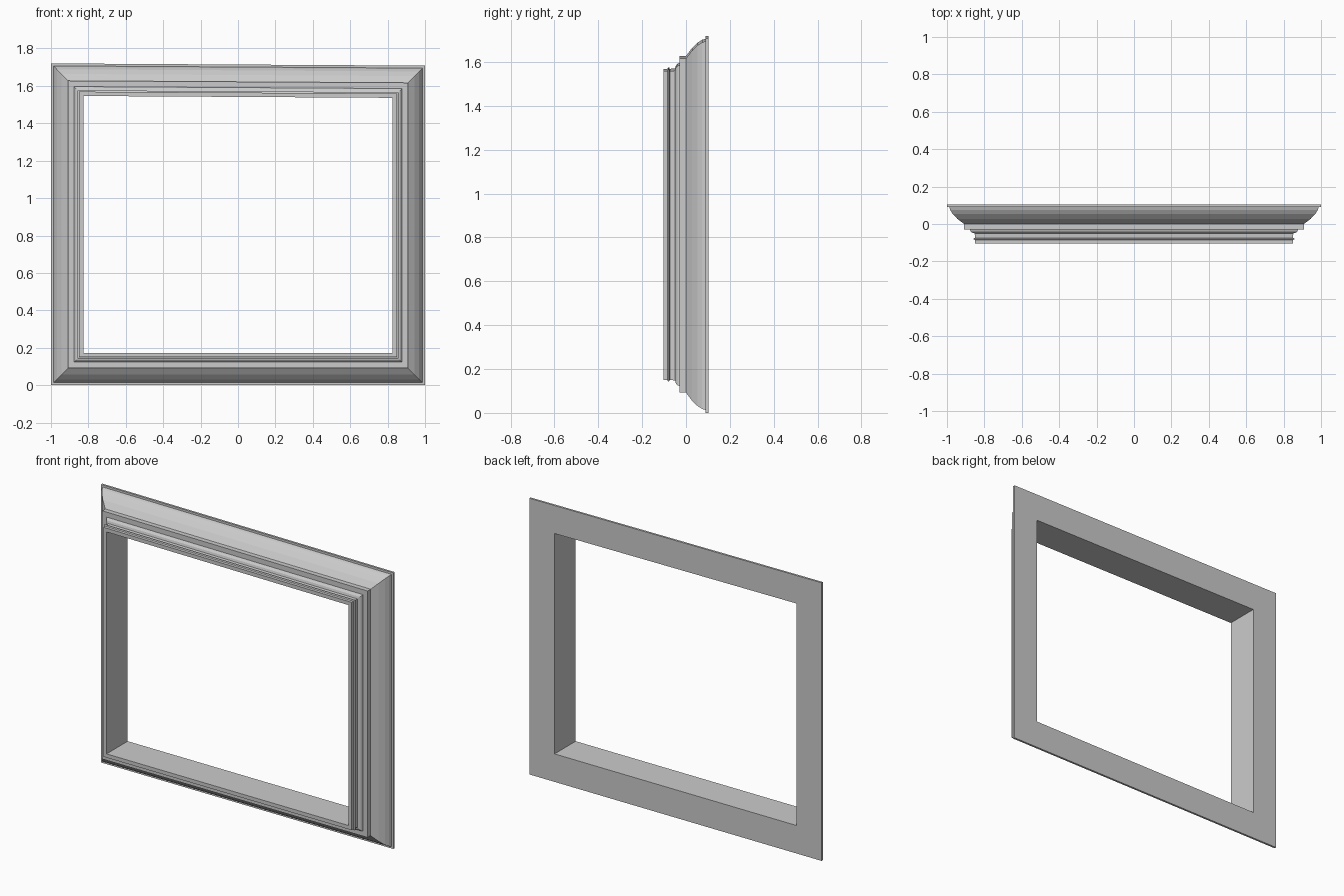
import bpy
import bmesh

cube = bpy.data.objects.get("Cube")
if cube:
    bpy.data.objects.remove(cube, do_unlink=True)

# Single grey finish
grey = bpy.data.materials.new("plain_grey")
grey.use_nodes = True
colour = (0.6, 0.6, 0.6, 1)
grey.diffuse_color = colour
grey.node_tree.nodes["Principled BSDF"].inputs["Base Color"].default_value = colour

# Moulding cross-section: (inset from outer edge, depth y)
profile = [
    (0, .103), (0, .09), (.013, .09),                       # back lip
    (.018, .074), (.031, .053), (.056, .027), (.092, 0),    # rounded outer edge
    (.092, -.03), (.123, -.03),                             # flat step
    (.126, -.039), (.134, -.046), (.148, -.05),             # small cove
    (.15, -.074), (.143, -.077), (.143, -.082), (.15, -.085),  # thin bead
    (.15, -.103), (.173, -.103), (.173, .103),              # front rim and opening
]


def top_edge(x):
    """Height of the slightly sloping top edge."""
    return 1.714 - .006 * x


def ring(bm, inset, y):
    """Four mitred corner vertices at one profile point."""
    side = 1 - inset
    corners = [(-side, inset), (side, inset),
               (side, top_edge(side) - inset), (-side, top_edge(-side) - inset)]
    return [bm.verts.new((x, y, z)) for x, z in corners]


# Sweep the moulding around the four sides
bm = bmesh.new()
rings = [ring(bm, d, y) for d, y in profile]
for i, a in enumerate(rings):
    b = rings[(i + 1) % len(rings)]
    for k in range(4):
        n = (k + 1) % 4
        bm.faces.new((a[k], a[n], b[n], b[k]))
bmesh.ops.recalc_face_normals(bm, faces=bm.faces[:])

mesh = bpy.data.meshes.new("picture_frame")
bm.to_mesh(mesh)
bm.free()
mesh.materials.append(grey)
frame = bpy.data.objects.new("picture_frame", mesh)
bpy.context.collection.objects.link(frame)
